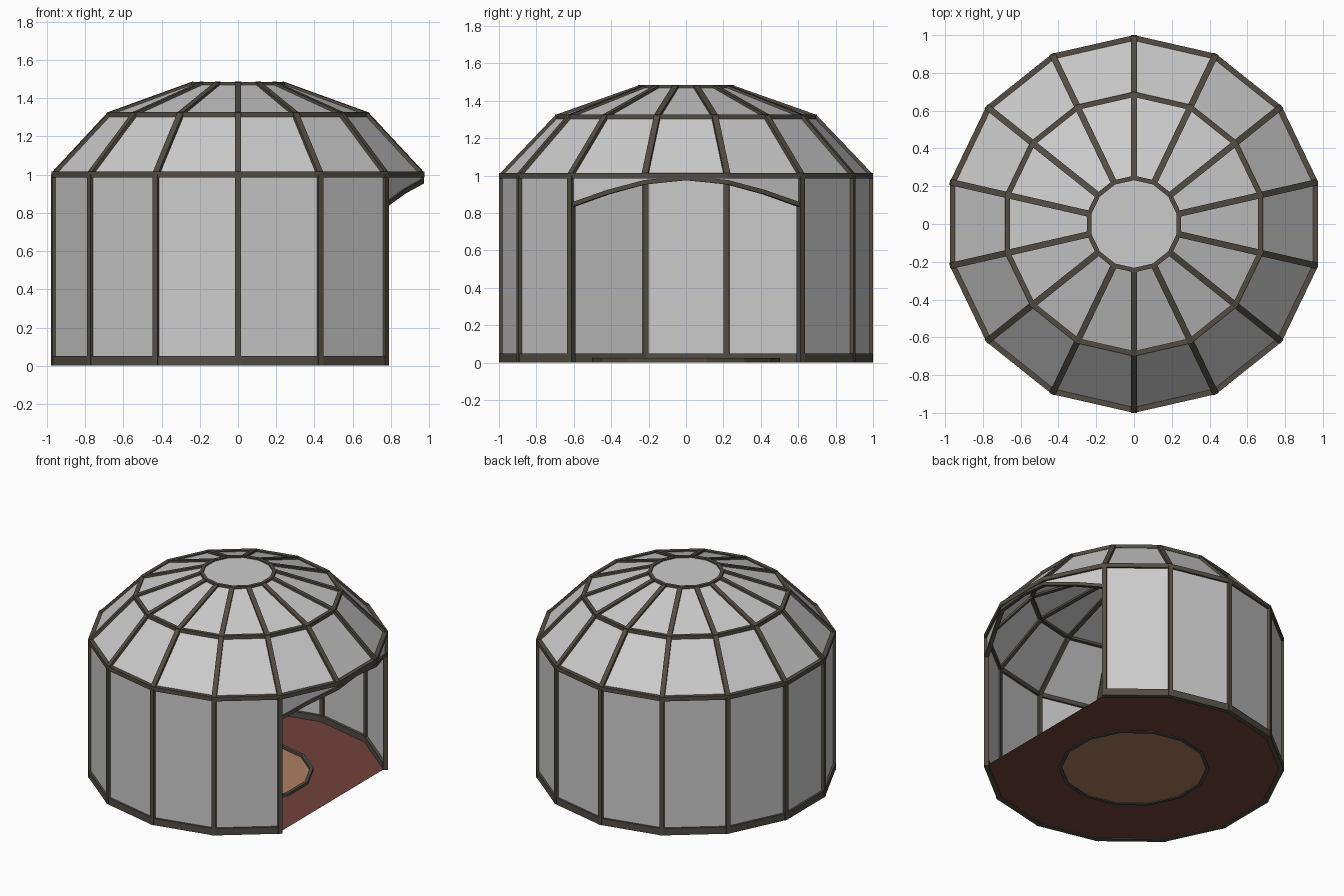
import bpy, bmesh, math
from mathutils import Vector

if "Cube" in bpy.data.objects:
    bpy.data.objects.remove(bpy.data.objects["Cube"])

N = 14
STEP = 2 * math.pi / N


def material(name, rgb):
    m = bpy.data.materials.new(name)
    m.diffuse_color = (*rgb, 1)
    m.use_nodes = True
    m.node_tree.nodes["Principled BSDF"].inputs["Base Color"].default_value = m.diffuse_color
    return m


WOOD = material("dark_wood", (0.085, 0.075, 0.06))
RED = material("red_floor", (0.17, 0.055, 0.045))
TAN = material("tan_floor", (0.42, 0.21, 0.12))


def pt(k, r, z):
    """Point at corner k of the fourteen-sided plan."""
    a = (k + 0.5) * STEP
    return Vector((r * math.cos(a), r * math.sin(a), z))


def mix(a, b, t):
    return a.lerp(b, t)


def make(name, bm, mat=None, recalc=True):
    if recalc:
        bmesh.ops.recalc_face_normals(bm, faces=bm.faces)
    me = bpy.data.meshes.new(name)
    bm.to_mesh(me)
    bm.free()
    if mat:
        me.materials.append(mat)
    ob = bpy.data.objects.new(name, me)
    bpy.context.collection.objects.link(ob)
    return ob


def loft(bm, rows, close_u=False, close_v=False):
    """Skin quads between rows of points."""
    vs = [[bm.verts.new(p) for p in row] for row in rows]
    n, m = len(vs), len(vs[0])
    for i in range(n if close_u else n - 1):
        for j in range(m if close_v else m - 1):
            a, b = vs[i], vs[(i + 1) % n]
            bm.faces.new((a[j], b[j], b[(j + 1) % m], a[(j + 1) % m]))
    return vs


def ring_beam(name, r0, r1, z0, z1, k0=0, k1=N - 1, closed=True):
    bm = bmesh.new()
    prof = [(r0, z0), (r1, z0), (r1, z1), (r0, z1)]
    vs = loft(bm, [[pt(k, r, z) for r, z in prof] for k in range(k0, k1 + 1)], closed, True)
    if not closed:
        bm.faces.new(vs[0])
        bm.faces.new(vs[-1])
    return make(name, bm, WOOD)


def ribs(name, ks, prof, w):
    """Radial bars: a four-point (r, z) outline given a tangential width."""
    bm = bmesh.new()
    for k in ks:
        a = (k + 0.5) * STEP
        t = Vector((-math.sin(a), math.cos(a), 0)) * w / 2
        sides = loft(bm, [[pt(k, r, z) + s * t for r, z in prof] for s in (-1, 1)], False, True)
        for s in sides:
            bm.faces.new(s)
    return make(name, bm, WOOD)


# wall panels, leaving three sides open towards +x
bm = bmesh.new()
loft(bm, [[pt(k, 0.985, z) for z in (0.02, 1.0)] for k in range(1, N - 1)])
make("wall_panels", bm)

# roof panels and flat crown
bm = bmesh.new()
rows = [[pt(k, r, z) for r, z in ((0.985, 1.0), (0.685, 1.315), (0.24, 1.475))] for k in range(N)]
vs = loft(bm, rows, True)
bm.faces.new([v[-1] for v in vs])
make("roof_panels", bm)

# arched valance over the opening, following the plan
drops = [0.84, 0.91, 0.963, 0.985, 0.963, 0.91, 0.84]
top = []
for i, k in enumerate((-2, -1, 0)):
    n = 2
    for j in range(n):
        top.append(mix(pt(k, 0.985, 1.0), pt(k + 1, 0.985, 1.0), j / n))
top.append(pt(1, 0.985, 1.0))
bm = bmesh.new()
loft(bm, [[Vector((p.x, p.y, z)), p] for p, z in zip(top, drops)])
make("valance_panels", bm)

# arch trim along the lower edge of the valance
bm = bmesh.new()
rows = []
for p, z in zip(top, drops):
    rows.append([Vector((p.x * f, p.y * f, z + h))
                 for f, h in ((0.985, -0.01), (1.012, -0.01), (1.012, 0.014), (0.985, 0.014))])
vs = loft(bm, rows, False, True)
bm.faces.new(vs[0])
bm.faces.new(vs[-1])
make("arch_trim", bm, WOOD)

# horizontal frame
ring_beam("base_beam", 0.965, 1.0, 0.0, 0.05, 1, N - 2, False)
ring_beam("eave_beam", 0.97, 1.0, 0.985, 1.015)
ring_beam("roof_middle_beam", 0.672, 0.7, 1.302, 1.328)
ring_beam("crown_beam", 0.232, 0.256, 1.458, 1.485)

# wall posts and roof rafters
ribs("wall_posts", range(1, N - 1), [(0.968, 0), (1.0, 0), (1.0, 1.0), (0.968, 1.0)], 0.03)
ribs("lower_rafters", range(N), [(0.975, 0.99), (0.995, 1.012), (0.695, 1.327), (0.675, 1.303)], 0.033)
ribs("upper_rafters", range(N), [(0.68, 1.303), (0.69, 1.328), (0.243, 1.486), (0.236, 1.462)], 0.033)

# floor cut straight across the opening, with a round inset
FZ = 0.006
bm = bmesh.new()
inner = [bm.verts.new(pt(k, 0.49, FZ)) for k in range(N)]
outer = []
for k in range(N):
    p = pt(k, 0.985, FZ)
    if k in (0, N - 1):
        p = mix(pt(-2, 0.985, FZ), pt(1, 0.985, FZ), 1 / 3 if k else 2 / 3)
    outer.append(bm.verts.new(p))
for k in range(N):
    j = (k + 1) % N
    bm.faces.new((inner[k], outer[k], outer[j], inner[j]))
make("floor", bm, RED)

bm = bmesh.new()
bm.faces.new([bm.verts.new(pt(k, 0.49, FZ)) for k in range(N)])
make("floor_inset", bm, TAN, False)
ring_beam("inset_rim", 0.48, 0.503, 0.0, 0.024)
